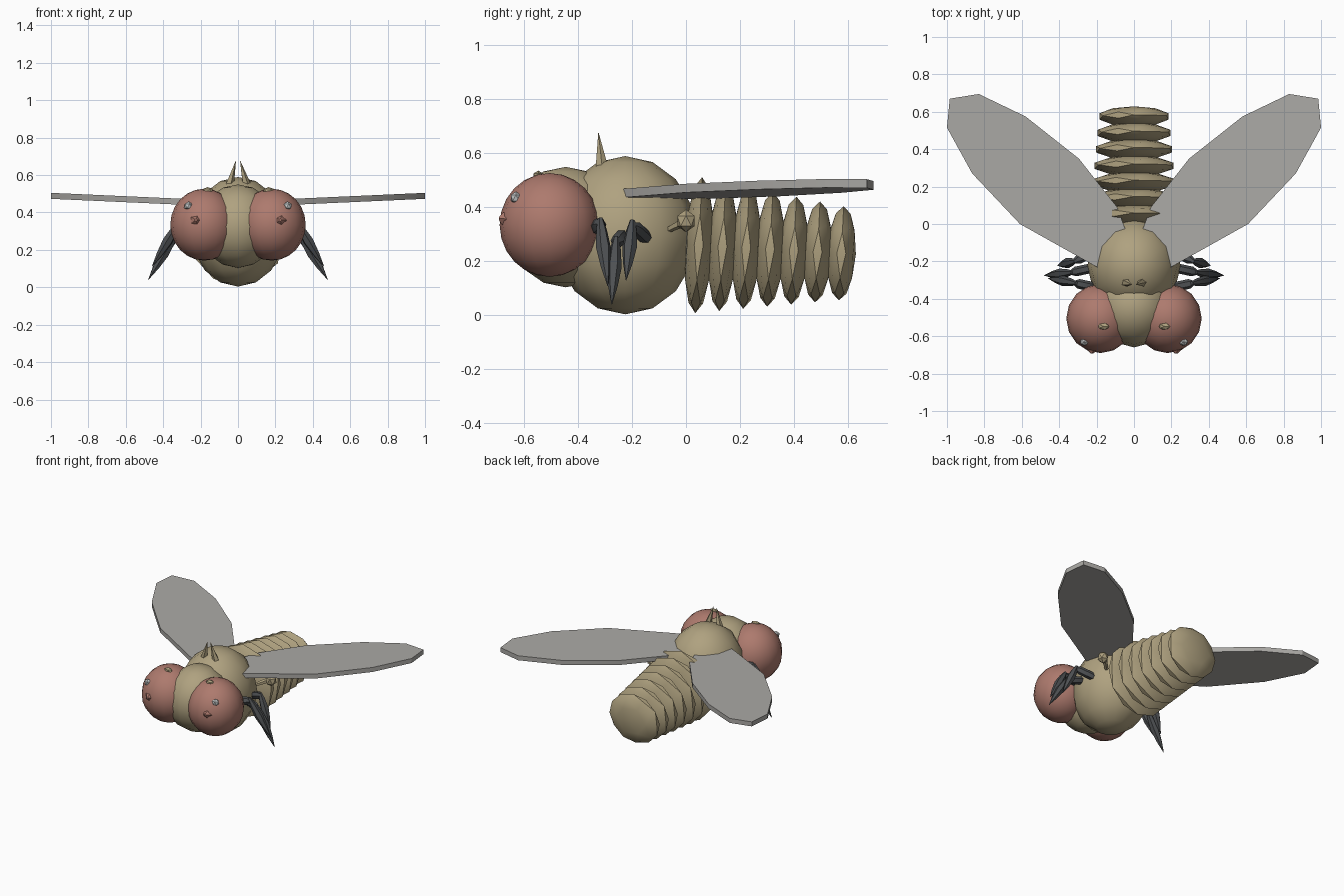
import bpy, bmesh, math
from mathutils import Vector, Matrix

if "Cube" in bpy.data.objects:
    bpy.data.objects.remove(bpy.data.objects["Cube"])


def material(name, rgb):
    m = bpy.data.materials.new(name)
    m.diffuse_color = (*rgb, 1)
    m.use_nodes = True
    m.node_tree.nodes["Principled BSDF"].inputs["Base Color"].default_value = m.diffuse_color
    return m


TAN = material("tan", (0.43, 0.36, 0.215))
RED = material("dull_red", (0.42, 0.195, 0.155))
GREY = material("wing_grey", (0.41, 0.40, 0.38))
DARK = material("dark_grey", (0.075, 0.08, 0.085))
PALE = material("pale_grey", (0.55, 0.57, 0.57))


def finish(name, bm, mat, angle=35):
    bmesh.ops.recalc_face_normals(bm, faces=bm.faces)
    me = bpy.data.meshes.new(name)
    bm.to_mesh(me)
    bm.free()
    me.materials.append(mat)
    ob = bpy.data.objects.new(name, me)
    bpy.context.collection.objects.link(ob)
    bpy.ops.object.select_all(action='DESELECT')
    ob.select_set(True)
    bpy.context.view_layer.objects.active = ob
    bpy.ops.object.shade_smooth_by_angle(angle=math.radians(angle))
    return ob


def ellipsoid(name, centre, radii, mat, seg=12, rings=8):
    bm = bmesh.new()
    bmesh.ops.create_uvsphere(bm, u_segments=seg, v_segments=rings, radius=1)
    bm.transform(Matrix.Translation(centre) @ Matrix.Diagonal((*radii, 1)))
    return finish(name, bm, mat, 50)


def pebble(name, centre, radii, mat, sub=2, tilt=0, angle=30):
    bm = bmesh.new()
    bmesh.ops.create_icosphere(bm, subdivisions=sub, radius=1)
    bm.transform(Matrix.Translation(centre) @ Matrix.Rotation(tilt, 4, 'X')
                 @ Matrix.Diagonal((*radii, 1)))
    return finish(name, bm, mat, angle)


def spindle(name, a, b, profile, mat, sides=6):
    """Tapered limb from a to b; profile holds (fraction, radius) pairs."""
    a, b = Vector(a), Vector(b)
    rot = (b - a).to_track_quat('Z', 'Y')
    bm = bmesh.new()
    rings = []
    for t, r in profile:
        rings.append([bm.verts.new(a.lerp(b, t) + rot @ Vector(
            (r * math.cos(k * math.tau / sides), r * math.sin(k * math.tau / sides), 0)))
            for k in range(sides)])
    for lo, hi in zip(rings, rings[1:]):
        for k in range(sides):
            n = (k + 1) % sides
            bm.faces.new((lo[k], lo[n], hi[n], hi[k]))
    bm.faces.new(rings[0])
    bm.faces.new(rings[-1])
    return finish(name, bm, mat, 40)


# Body and head
ellipsoid("thorax", (0, -0.225, 0.297), (0.25, 0.265, 0.293), TAN, 12, 8)
ellipsoid("head", (0, -0.445, 0.327), (0.21, 0.215, 0.223), TAN, 12, 8)

# Abdomen: a row of flattened, slightly tilted segments
for i in range(7):
    t = i / 6
    pebble(f"abdomen_segment_{i + 1}",
           (0, 0.047 + 0.528 * t, 0.26 - 0.03 * t),
           (0.25 - 0.055 * t, 0.054, 0.252 - 0.078 * t), TAN, 2, -0.05)

# Wing outline, x and y
WING = [(1.0, 0.515), (0.985, 0.67), (0.83, 0.695), (0.58, 0.575),
        (0.295, 0.35), (0.09, 0.09), (0.02, -0.1), (0.05, -0.21),
        (0.19, -0.235), (0.61, 0.0), (0.865, 0.27)]

# (hip, knee, tip) of each leg
LEGS = {
    "front": ((0.20, -0.34, 0.32), (0.32, -0.315, 0.34), (0.46, -0.29, 0.11)),
    "middle": ((0.20, -0.23, 0.30), (0.34, -0.26, 0.27), (0.48, -0.275, 0.04)),
    "rear": ((0.20, -0.14, 0.28), (0.32, -0.20, 0.335), (0.41, -0.222, 0.13)),
}
THIGH = [(0, 0.014), (0.2, 0.026), (0.8, 0.026), (1, 0.012)]
SHIN = [(-0.08, 0.010), (0.1, 0.020), (0.4, 0.028), (0.7, 0.018), (1, 0.001)]

for s, side in ((-1, "left"), (1, "right")):
    def m(p):
        return (s * p[0], p[1], p[2])

    # Wing plate rising slightly to its tip
    bm = bmesh.new()
    layers = [[bm.verts.new((s * x, y, 0.46 + 0.045 * x - d)) for x, y in WING]
              for d in (0, 0.032)]
    for ring in layers:
        bm.faces.new(ring)
    for k in range(len(WING)):
        n = (k + 1) % len(WING)
        bm.faces.new((layers[0][k], layers[0][n], layers[1][n], layers[1][k]))
    finish(f"{side}_wing", bm, GREY, 20)

    # Eye with small bumps
    ellipsoid(f"{side}_eye", m((0.18, -0.505, 0.335)), (0.182, 0.185, 0.192), RED, 16, 12)
    pebble(f"{side}_eye_glint", m((0.265, -0.63, 0.435)), (0.026, 0.022, 0.024), PALE, 1)
    spindle(f"{side}_eye_point", m((0.225, -0.645, 0.355)), m((0.225, -0.692, 0.36)),
            [(0, 0.045), (0.5, 0.035), (1, 0.008)], RED, 5)
    pebble(f"{side}_brow_bump", m((0.163, -0.547, 0.518)), (0.033, 0.02, 0.018), TAN, 1)

    # Spike on top of the thorax
    spindle(f"{side}_spike", m((0.05, -0.31, 0.53)), m((0.012, -0.324, 0.675)),
            [(0, 0.024), (0.2, 0.022), (1, 0.001)], TAN, 5)

    # Balancing knob behind the wing
    spindle(f"{side}_knob_stalk", m((0.18, -0.06, 0.32)), m((0.25, 0.0, 0.35)),
            [(0, 0.012), (1, 0.018)], TAN, 5)
    pebble(f"{side}_knob", m((0.26, 0.0, 0.35)), (0.038, 0.038, 0.042), TAN, 1)

    # Legs
    for name, (hip, knee, tip) in LEGS.items():
        spindle(f"{side}_{name}_thigh", m(hip), m(knee), THIGH, DARK)
        spindle(f"{side}_{name}_shin", m(knee), m(tip), SHIN, DARK)
